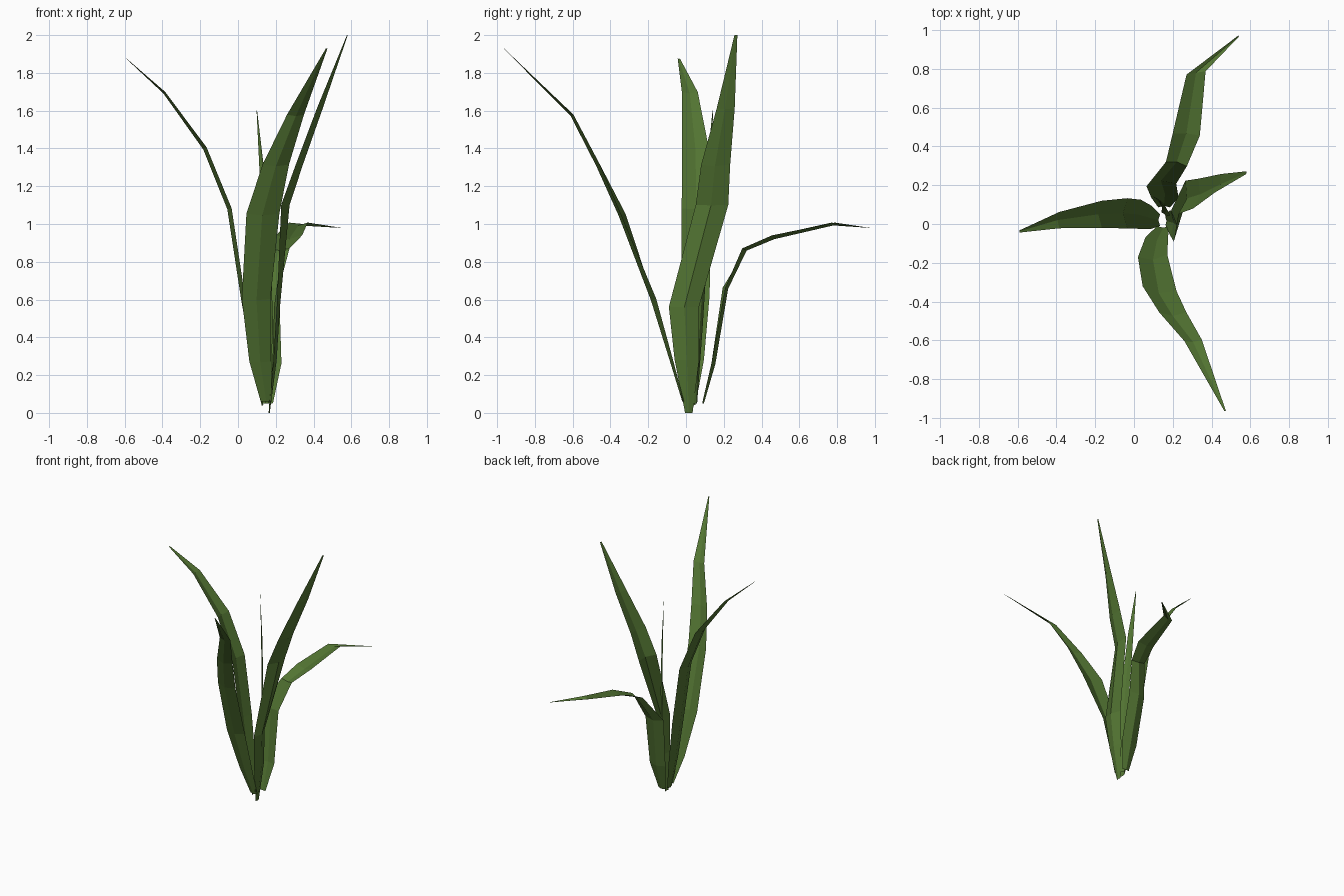
import bpy, math
from mathutils import Vector

green = bpy.data.materials.new("leaf_green")
green.diffuse_color = (0.085, 0.175, 0.032, 1)


def leaf(name, inward, sections, keel=0.3):
    """Folded blade: each section is (x, y, z, half width, side angle in degrees)."""
    centres = [Vector(s[:3]) for s in sections]
    inward = Vector(inward)
    verts, faces = [], []
    last = len(sections) - 1
    for i, (x, y, z, w, a) in enumerate(sections):
        tangent = centres[min(i + 1, last)] - centres[max(i - 1, 0)]
        side = Vector((math.cos(math.radians(a)), math.sin(math.radians(a)), 0))
        normal = tangent.cross(side).normalized()
        if normal.dot(inward) < 0:
            normal.negate()
        fold = normal * w * keel * 0.5
        c = centres[i]
        # edges lifted to the inner side, midrib pushed outward
        verts += [c - side * w + fold, c - fold, c + side * w + fold]
    for i in range(last):
        for k in (0, 1):
            b = i * 3 + k
            faces.append((b, b + 1, b + 4, b + 3))
    mesh = bpy.data.meshes.new(name)
    mesh.from_pydata(verts, [], faces)
    mesh.materials.append(green)
    mesh.update()
    obj = bpy.data.objects.new(name, mesh)
    bpy.context.collection.objects.link(obj)
    return obj


# Leaf arching to the left
leaf("left_leaf", (1, 0, 1), [
    (0.13, 0.02, 0.04, 0.03, 90),
    (0.08, 0.035, 0.28, 0.06, 90),
    (0.025, 0.05, 0.62, 0.075, 90),
    (-0.045, 0.055, 1.08, 0.078, 90),
    (-0.175, 0.05, 1.40, 0.07, 90),
    (-0.39, 0.02, 1.695, 0.042, 90),
    (-0.59, -0.038, 1.875, 0.006, 90)])

# Broad leaf leaning to the front
leaf("front_leaf", (0, 1, 1), [
    (0.15, -0.015, 0.06, 0.03, 0),
    (0.118, -0.075, 0.27, 0.058, 0),
    (0.097, -0.175, 0.60, 0.076, 5),
    (0.13, -0.345, 1.05, 0.088, -8),
    (0.20, -0.465, 1.31, 0.07, 0),
    (0.305, -0.605, 1.575, 0.045, 5),
    (0.47, -0.965, 1.93, 0.004, 0)])

# Tallest leaf, leaning right
leaf("right_leaf", (-1, 0, 1), [
    (0.165, 0.015, 0.0, 0.02, 90),
    (0.195, 0.005, 0.28, 0.065, 92),
    (0.21, -0.01, 0.56, 0.08, 95),
    (0.26, 0.135, 1.10, 0.088, 78),
    (0.33, 0.155, 1.31, 0.078, 80),
    (0.44, 0.208, 1.61, 0.05, 72),
    (0.58, 0.264, 2.0, 0.008, 75)])

# Short leaf drooping to the back
leaf("back_leaf", (0, -1, 1), [
    (0.155, 0.09, 0.05, 0.03, 0),
    (0.16, 0.145, 0.26, 0.07, 0),
    (0.14, 0.212, 0.66, 0.077, 5),
    (0.22, 0.315, 0.865, 0.055, -12),
    (0.27, 0.465, 0.93, 0.07, -5),
    (0.32, 0.78, 1.0, 0.05, 10),
    (0.54, 0.97, 0.98, 0.003, -40)])

# Slim young leaf in the middle
leaf("centre_leaf", (-1, -1, 0.5), [
    (0.155, 0.05, 0.05, 0.015, -45),
    (0.168, 0.07, 0.45, 0.03, -45),
    (0.155, 0.095, 0.85, 0.03, -45),
    (0.132, 0.12, 1.24, 0.02, -45),
    (0.10, 0.142, 1.60, 0.002, -45)])
